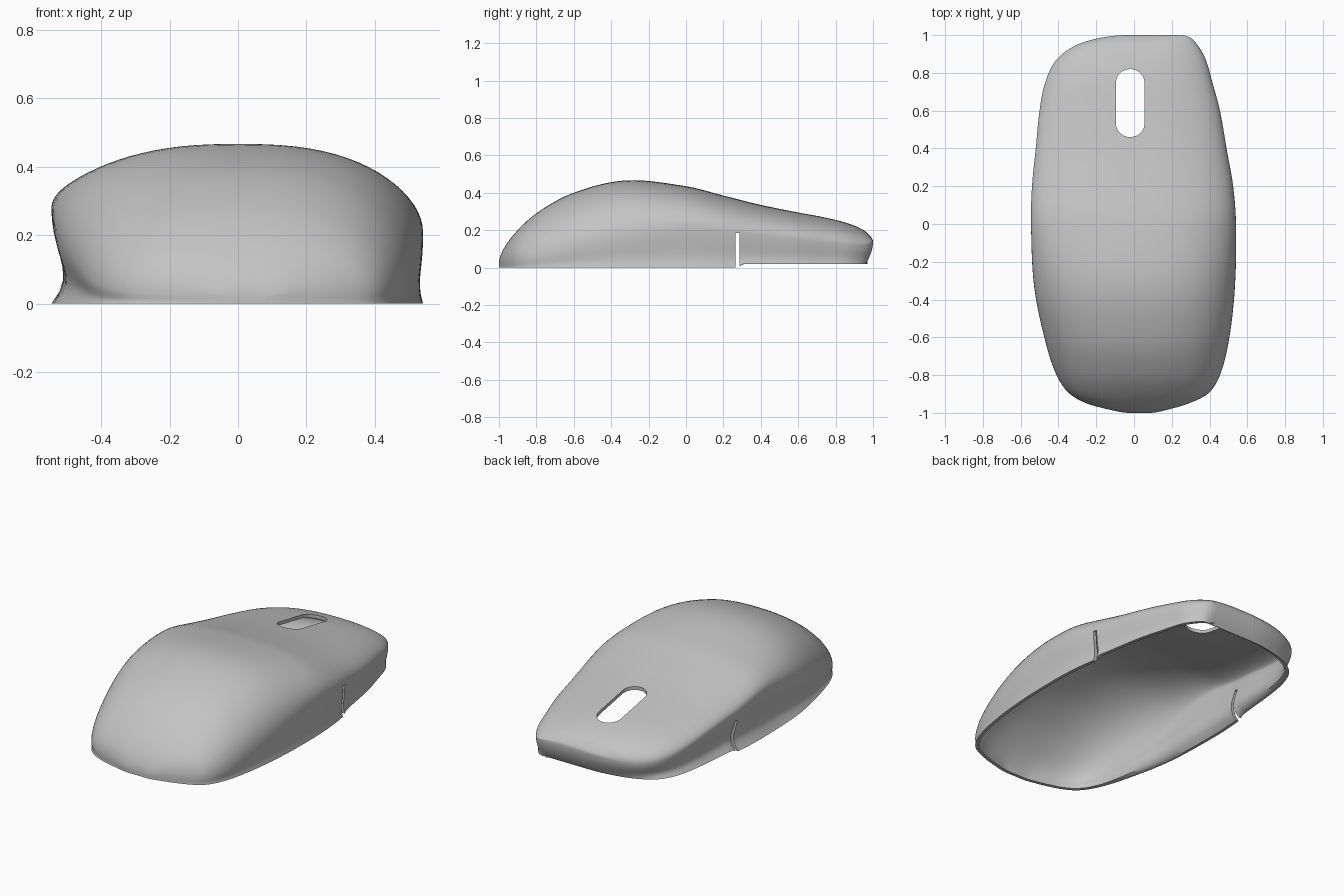
import bpy, bmesh, math
from mathutils import Vector

if "Cube" in bpy.data.objects:
    bpy.data.objects.remove(bpy.data.objects["Cube"], do_unlink=True)

STATIONS, ACROSS, WALL_ROWS = 80, 40, 8
THICKNESS = 0.02

# Shell profile at each y: left edge x, right edge x, crown height
PROFILE = [
    (-1, -.02, .08, .02), (-.985, -.12, .17, .08), (-.95, -.25, .29, .14),
    (-.9, -.34, .39, .2), (-.8, -.41, .455, .29), (-.6, -.475, .505, .4),
    (-.32, -.53, .535, .466), (0, -.545, .54, .435), (.2, -.54, .525, .385),
    (.4, -.52, .49, .335), (.6, -.5, .455, .295), (.75, -.47, .415, .267),
    (.87, -.41, .38, .235), (.95, -.3, .335, .2), (.985, -.18, .3, .168),
    (1, -.03, .25, .14),
]
# Height of the widest line around the shell
SHOULDER = [(-1, .02), (-.8, .055), (-.4, .17), (0, .245), (.3, .21), (.9, .125), (1, .14)]


def angle_of(y):
    return math.acos(max(-1, min(1, -y)))


def smooth_lookup(table, column, a):
    """Smooth curve through a table column, measured along the end-rounding angle."""
    xs = [angle_of(row[0]) for row in table]
    vs = [row[column] for row in table]
    last = len(xs) - 1

    def slope(i):
        lo, hi = max(i - 1, 0), min(i + 1, last)
        return (vs[hi] - vs[lo]) / (xs[hi] - xs[lo])

    k = 0
    while k < last - 1 and a > xs[k + 1]:
        k += 1
    h = xs[k + 1] - xs[k]
    t = (a - xs[k]) / h
    return (vs[k] * (2 * t**3 - 3 * t**2 + 1) + vs[k + 1] * (3 * t**2 - 2 * t**3)
            + h * slope(k) * (t**3 - 2 * t**2 + t) + h * slope(k + 1) * (t**3 - t**2))


def base_height(y):
    return 0.02 if y > 0.275 else 0.0


def make_object(name, bm):
    mesh = bpy.data.meshes.new(name)
    bm.to_mesh(mesh)
    bm.free()
    obj = bpy.data.objects.new(name, mesh)
    bpy.context.collection.objects.link(obj)
    return obj


def apply_modifier(obj, mod):
    bpy.ops.object.select_all(action='DESELECT')
    bpy.context.view_layer.objects.active = obj
    obj.select_set(True)
    bpy.ops.object.modifier_apply(modifier=mod.name)


def prism(name, outline, z0, z1):
    bm = bmesh.new()
    face = bm.faces.new([bm.verts.new((x, y, z0)) for x, y in outline])
    new = bmesh.ops.extrude_face_region(bm, geom=[face])["geom"]
    for v in new:
        if isinstance(v, bmesh.types.BMVert):
            v.co.z = z1
    bmesh.ops.recalc_face_normals(bm, faces=bm.faces)
    obj = make_object(name, bm)
    obj.hide_render = True
    return obj


def box(name, x0, x1, y0, y1, z0, z1):
    return prism(name, [(x0, y0), (x1, y0), (x1, y1), (x0, y1)], z0, z1)


# Crowned top surface
bm = bmesh.new()
grid = []
for i in range(STATIONS + 1):
    a = math.pi * i / STATIONS
    y = -math.cos(a)
    left, right, crown = (smooth_lookup(PROFILE, c, a) for c in (1, 2, 3))
    shoulder = smooth_lookup(SHOULDER, 1, a)
    row = []
    for j in range(ACROSS + 1):
        u = math.sin(math.pi * (j / ACROSS - 0.5))
        x = (left + right) / 2 + u * (right - left) / 2
        edge = shoulder * (1 - 0.14 * u * (1 - y * y))
        arch = math.sqrt(max(0, 1 - abs(u) ** 2.5))
        row.append(bm.verts.new((x, y, edge + (crown - edge) * arch)))
    grid.append(row)
for lower, upper in zip(grid, grid[1:]):
    for j in range(ACROSS):
        bm.faces.new((lower[j], lower[j + 1], upper[j + 1], upper[j]))

# Side walls with a pinched waist and a tucked-under nose
rim = [row[0] for row in grid] + grid[-1][1:]
rim += [row[-1] for row in grid[-2::-1]] + grid[0][-2:0:-1]
count = len(rim)
outward = []
for k in range(count):
    t = rim[(k + 1) % count].co - rim[k - 1].co
    outward.append(Vector((-t.y, t.x, 0)).normalized())
previous = rim
for r in range(1, WALL_ROWS + 1):
    f = r / WALL_ROWS
    ring = []
    for v, n in zip(rim, outward):
        waist = 0.035 * max(-n.x, 0) + 0.012 * max(n.x, 0)
        inset = waist * math.sin(math.pi * f * f) * min(1, v.co.z / 0.25)
        inset += 0.04 * max(n.y, 0) ** 2 * f * f
        p = v.co - n * inset
        p.z = v.co.z + (base_height(v.co.y) - v.co.z) * f
        ring.append(bm.verts.new(p))
    for k in range(count):
        m = (k + 1) % count
        bm.faces.new((previous[k], previous[m], ring[m], ring[k]))
    previous = ring
shell = make_object("mouse_top_shell", bm)

# Wall thickness, with the lower rim kept level
solid = shell.modifiers.new("thickness", 'SOLIDIFY')
solid.thickness = THICKNESS
solid.offset = -1
apply_modifier(shell, solid)
for v in shell.data.vertices:
    v.co.z = max(v.co.z, base_height(v.co.y))

# Openings: button split, wheel hole and side slits
hole = []
for k in range(32):
    t = 2 * math.pi * (k + 0.5) / 32
    middle = 0.75 if math.sin(t) > 0 else 0.53
    hole.append((-0.02 + 0.075 * math.cos(t), middle + 0.07 * math.sin(t)))
cutters = [
    prism("wheel_hole_cutter", hole, 0.1, 0.7),
    box("button_split_cutter", -0.035, -0.005, 0.36, 1.1, -0.1, 0.7),
    box("side_slit_cutter", -0.8, 0.8, 0.264, 0.287, -0.1, 0.185),
]
for cutter in cutters:
    cut = shell.modifiers.new("opening", 'BOOLEAN')
    cut.operation = 'DIFFERENCE'
    cut.solver = 'EXACT'
    cut.object = cutter
    apply_modifier(shell, cut)
    bpy.data.objects.remove(cutter, do_unlink=True)

# Plain grey plastic
grey = bpy.data.materials.new("grey_plastic")
grey.use_nodes = True
colour = (0.55, 0.55, 0.55, 1)
grey.diffuse_color = colour
grey.node_tree.nodes["Principled BSDF"].inputs["Base Color"].default_value = colour
shell.data.materials.clear()
shell.data.materials.append(grey)

bpy.ops.object.select_all(action='DESELECT')
shell.select_set(True)
bpy.context.view_layer.objects.active = shell
bpy.ops.object.shade_smooth_by_angle(angle=math.radians(40))
